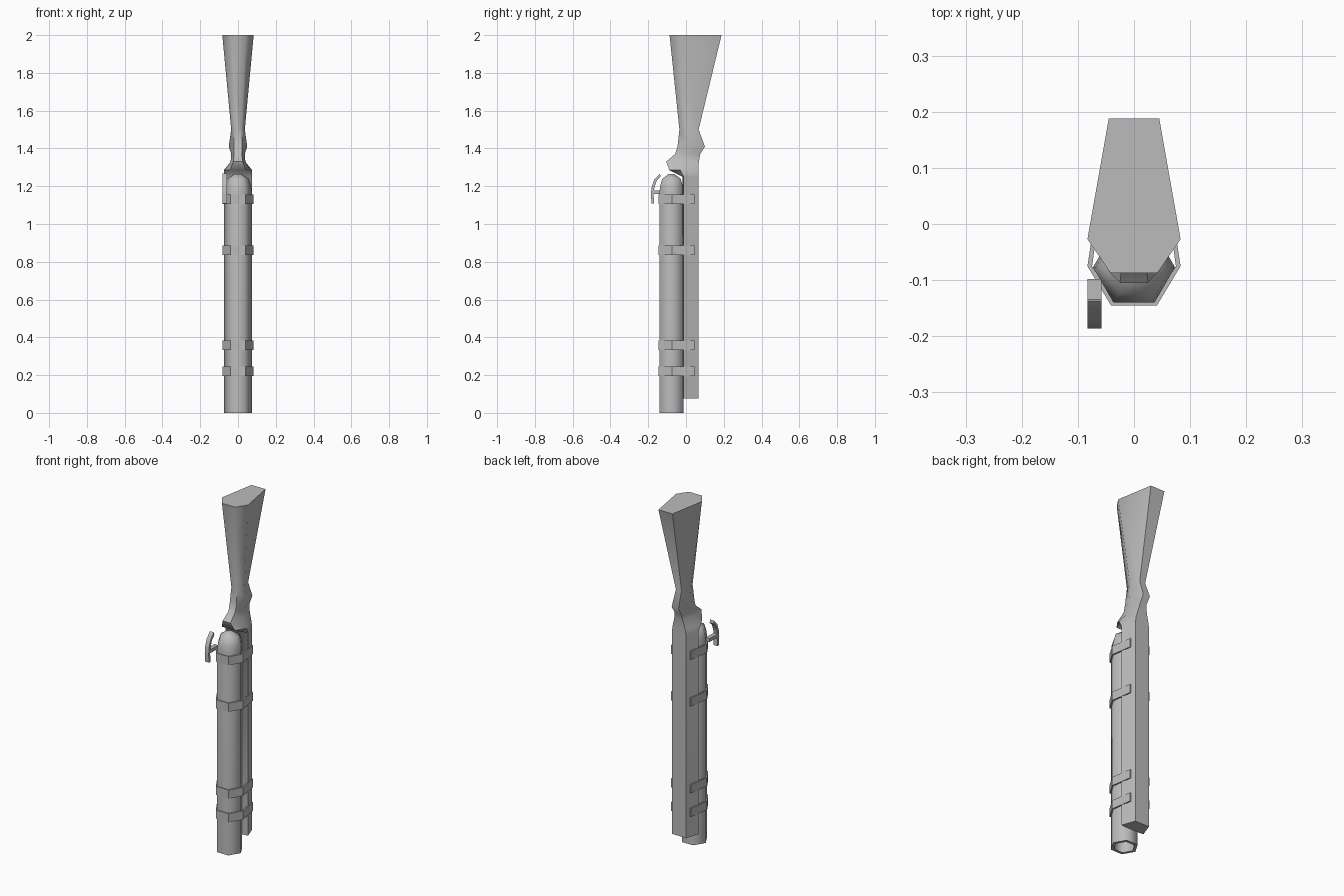
import bpy, bmesh, math
from mathutils import Vector

if "Cube" in bpy.data.objects:
    bpy.data.objects.remove(bpy.data.objects["Cube"], do_unlink=True)

grey = bpy.data.materials.new("plain grey")
grey.use_nodes = True
grey.diffuse_color = (0.5, 0.5, 0.5, 1)
grey.node_tree.nodes["Principled BSDF"].inputs["Base Color"].default_value = (0.5, 0.5, 0.5, 1)


def make_object(name, bm, angle=30):
    bmesh.ops.recalc_face_normals(bm, faces=bm.faces)
    mesh = bpy.data.meshes.new(name)
    bm.to_mesh(mesh)
    bm.free()
    mesh.materials.append(grey)
    ob = bpy.data.objects.new(name, mesh)
    bpy.context.collection.objects.link(ob)
    bpy.ops.object.select_all(action="DESELECT")
    ob.select_set(True)
    bpy.context.view_layer.objects.active = ob
    bpy.ops.object.shade_smooth_by_angle(angle=math.radians(angle))
    return ob


def loft(rings):
    """Skin a list of point rings and cap both ends."""
    bm = bmesh.new()
    loops = [[bm.verts.new(p) for p in ring] for ring in rings]
    n = len(loops[0])
    for a, b in zip(loops, loops[1:]):
        for i in range(n):
            j = (i + 1) % n
            bm.faces.new((a[i], a[j], b[j], b[i]))
    bm.faces.new(loops[0])
    bm.faces.new(loops[-1])
    return bm


# Wooden stock and fore-end: six-sided section, lofted upward
def stock_ring(z, back, back_w, mid, mid_w, front, front_w):
    return [(back_w, back, z), (mid_w, mid, z), (front_w, front, z),
            (-front_w, front, z), (-mid_w, mid, z), (-back_w, back, z)]


stock_sections = [
    (0.075, 0.065, 0.045, -0.012, 0.073, -0.015, 0.04),
    (1.25, 0.065, 0.045, -0.012, 0.073, -0.018, 0.04),
    (1.285, 0.065, 0.04, -0.03, 0.075, -0.088, 0.042),
    (1.33, 0.068, 0.028, -0.02, 0.039, -0.105, 0.025),
    (1.37, 0.075, 0.02, 0.01, 0.036, -0.058, 0.02),
    (1.41, 0.1, 0.022, 0.02, 0.049, -0.045, 0.022),
    (1.5, 0.067, 0.018, 0.01, 0.036, -0.035, 0.018),
    (2.0, 0.188, 0.045, -0.027, 0.083, -0.087, 0.042),
]
make_object("stock", loft([stock_ring(*s) for s in stock_sections]), 62)


# Hexagonal barrel with a tapered breech and a hollow muzzle
def hex_ring(radius, z, depth=1.0):
    return [(radius * math.cos(math.radians(a)),
             -0.077 + depth * radius * math.sin(math.radians(a)), z)
            for a in range(0, 360, 60)]


barrel_rings = [hex_ring(0.056, 0.3), hex_ring(0.056, 0), hex_ring(0.073, 0),
                hex_ring(0.073, 1.17), hex_ring(0.068, 1.205),
                hex_ring(0.056, 1.24), hex_ring(0.016, 1.265)]
make_object("barrel", loft(barrel_rings), 62)

# Straps wrapped around the front of the barrel
half_path = [Vector((0.065, 0.045)), Vector((0.076, -0.03)),
             Vector((0.083, -0.075)), Vector((0.041, -0.145))]
outer = half_path + [Vector((-p.x, p.y)) for p in reversed(half_path)]
inner = [Vector((p.x * 0.9, p.y + (0.008 if p.y < -0.1 else 0))) for p in outer]


def strap(name, z, height=0.05):
    rings = []
    for o, i in zip(outer, inner):
        rings.append([(o.x, o.y, z), (i.x, i.y, z),
                      (i.x, i.y, z + height), (o.x, o.y, z + height)])
    make_object(name, loft(rings))


for number, z in enumerate((0.195, 0.332, 0.835, 1.105), 1):
    strap(f"strap_{number}", z)


# Curved lever on a short stem at the right of the breech
def slab(name, side_outline, x0=-0.083, x1=-0.058):
    make_object(name, loft([[(x, y, z) for y, z in side_outline] for x in (x0, x1)]))


lever_outer = [(-0.138, 1.267), (-0.168, 1.235), (-0.182, 1.195),
               (-0.186, 1.155), (-0.182, 1.108)]
lever_inner = [(-0.168, 1.108), (-0.172, 1.155), (-0.168, 1.19),
               (-0.156, 1.228), (-0.134, 1.25)]
slab("lever", lever_outer + lever_inner)
slab("lever_stem", [(-0.176, 1.158), (-0.098, 1.158), (-0.098, 1.178), (-0.176, 1.178)])
